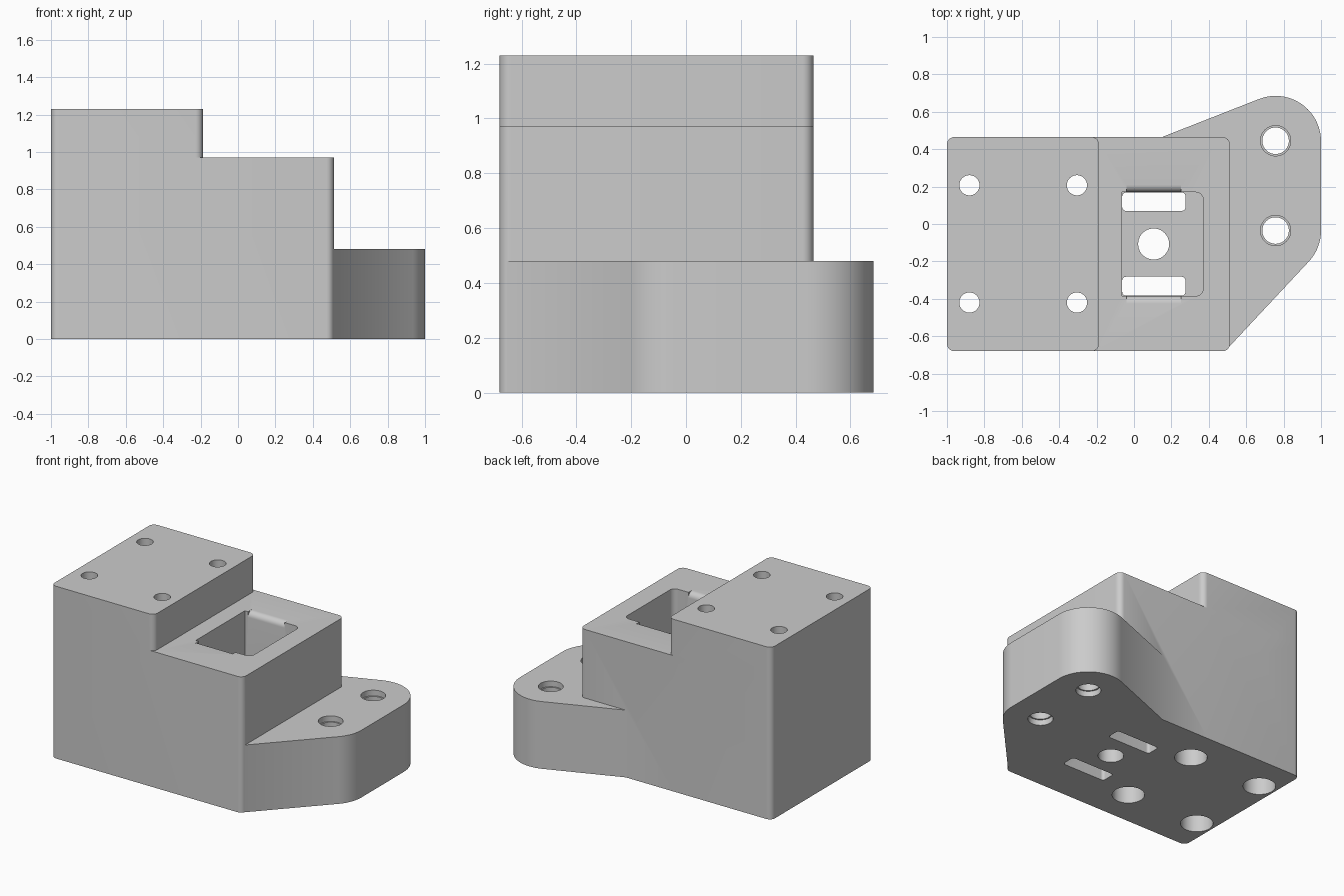
import bpy, bmesh, math

if "Cube" in bpy.data.objects:
    bpy.data.objects.remove(bpy.data.objects["Cube"])

grey = bpy.data.materials.new("light_grey")
grey.use_nodes = True
grey.diffuse_color = (0.6, 0.6, 0.6, 1)
grey.node_tree.nodes["Principled BSDF"].inputs["Base Color"].default_value = (0.6, 0.6, 0.6, 1)


def arc(cx, cy, r, a0, a1, n=8):
    """Points on an arc, angles in degrees."""
    angles = [math.radians(a0 + (a1 - a0) * i / n) for i in range(n + 1)]
    return [(cx + r * math.cos(a), cy + r * math.sin(a)) for a in angles]


def rounded(x0, x1, y0, y1, r_left, r_right):
    """Rectangle outline with separate corner radii on its left and right."""
    pts = []
    for x, y, sx, sy, r, a in ((x1, y1, -1, -1, r_right, 0), (x0, y1, 1, -1, r_left, 90),
                               (x0, y0, 1, 1, r_left, 180), (x1, y0, -1, 1, r_right, 270)):
        pts += arc(x + sx * r, y + sy * r, r, a, a + 90) if r else [(x, y)]
    return pts


def prism(name, outline, lo, hi, place=lambda u, v, w: (u, v, w)):
    """Extrude an outline from lo to hi; place maps it to other axes."""
    bm = bmesh.new()
    face = bm.faces.new([bm.verts.new(place(u, v, lo)) for u, v in outline])
    ext = bmesh.ops.extrude_face_region(bm, geom=[face])["geom"]
    shift = [b - a for a, b in zip(place(0, 0, lo), place(0, 0, hi))]
    bmesh.ops.translate(bm, vec=shift, verts=[v for v in ext if isinstance(v, bmesh.types.BMVert)])
    bmesh.ops.recalc_face_normals(bm, faces=bm.faces)
    mesh = bpy.data.meshes.new(name)
    bm.to_mesh(mesh)
    bm.free()
    mesh.materials.append(grey)
    obj = bpy.data.objects.new(name, mesh)
    bpy.context.collection.objects.link(obj)
    return obj


def combine(target, other, operation):
    mod = target.modifiers.new(other.name, "BOOLEAN")
    mod.operation, mod.solver, mod.object = operation, "EXACT", other
    bpy.context.view_layer.objects.active = target
    bpy.ops.object.modifier_apply(modifier=mod.name)
    bpy.data.objects.remove(other)


def drill(x, y, r, lo, hi):
    combine(bracket, prism("hole", arc(x, y, r, 0, 360, 40)[:-1], lo, hi), "DIFFERENCE")


# Stepped body
front, back, top = -0.68, 0.465, 0.97
bracket = prism("mounting_bracket", rounded(-1, 0.513, front, back, 0.04, 0.04), 0, top)
combine(bracket, prism("tall_block", rounded(-1, -0.187, front, back, 0.04, 0.04), 0, 1.23), "UNION")

# Side flange with two rounded ends
flange = [(0.15, back), (0.15, -0.3), (0.4, -0.62), (0.499, -0.667)]
flange += arc(0.757, -0.035, 0.243, -43, 0, 10) + arc(0.757, 0.442, 0.243, 0, 111.4, 20)
combine(bracket, prism("flange", flange, 0, 0.48), "UNION")

# Flange holes, slightly wider at both ends
for y in (-0.035, 0.445):
    drill(0.757, y, 0.071, -0.1, 0.6)
    drill(0.757, y, 0.081, -0.1, 0.04)
    drill(0.757, y, 0.081, 0.44, 0.6)

# Bolt holes with deep counterbores from below
for x in (-0.88, -0.305):
    for y in (-0.42, 0.207):
        drill(x, y, 0.054, -0.1, 1.4)
        drill(x, y, 0.105, -0.1, 0.85)

# Open pocket, centre hole and the two slots through its floor
floor, y0, y1 = 0.36, -0.385, 0.17
combine(bracket, prism("pocket", rounded(-0.065, 0.37, y0, y1, 0, 0.04), floor, 1.1), "DIFFERENCE")
drill(0.105, -0.107, 0.083, -0.1, floor + 0.05)
for a, b in ((y0 + 0.002, y0 + 0.103), (y1 - 0.1, y1 - 0.002)):
    slot = prism("slot", rounded(-0.063, 0.275, a, b, 0.02, 0.02), -0.1, floor + 0.05)
    combine(bracket, slot, "DIFFERENCE")

# Rounded lips on the pocket rim
r = 0.04
for wall, s in ((y1, 1), (y0, -1)):
    lip = [(wall + s * u, v) for u, v in arc(r, top - r, r, 90, 180)]
    lip += [(wall - s * 0.02, top - r), (wall - s * 0.02, top + 0.03), (wall + s * r, top + 0.03)]
    combine(bracket, prism("lip", lip, -0.04, 0.25, lambda u, v, w: (w, u, v)), "DIFFERENCE")

# Smooth curved walls, keep the edges sharp
bpy.ops.object.select_all(action="DESELECT")
bracket.select_set(True)
bpy.context.view_layer.objects.active = bracket
bpy.ops.object.shade_smooth_by_angle(angle=math.radians(30))
